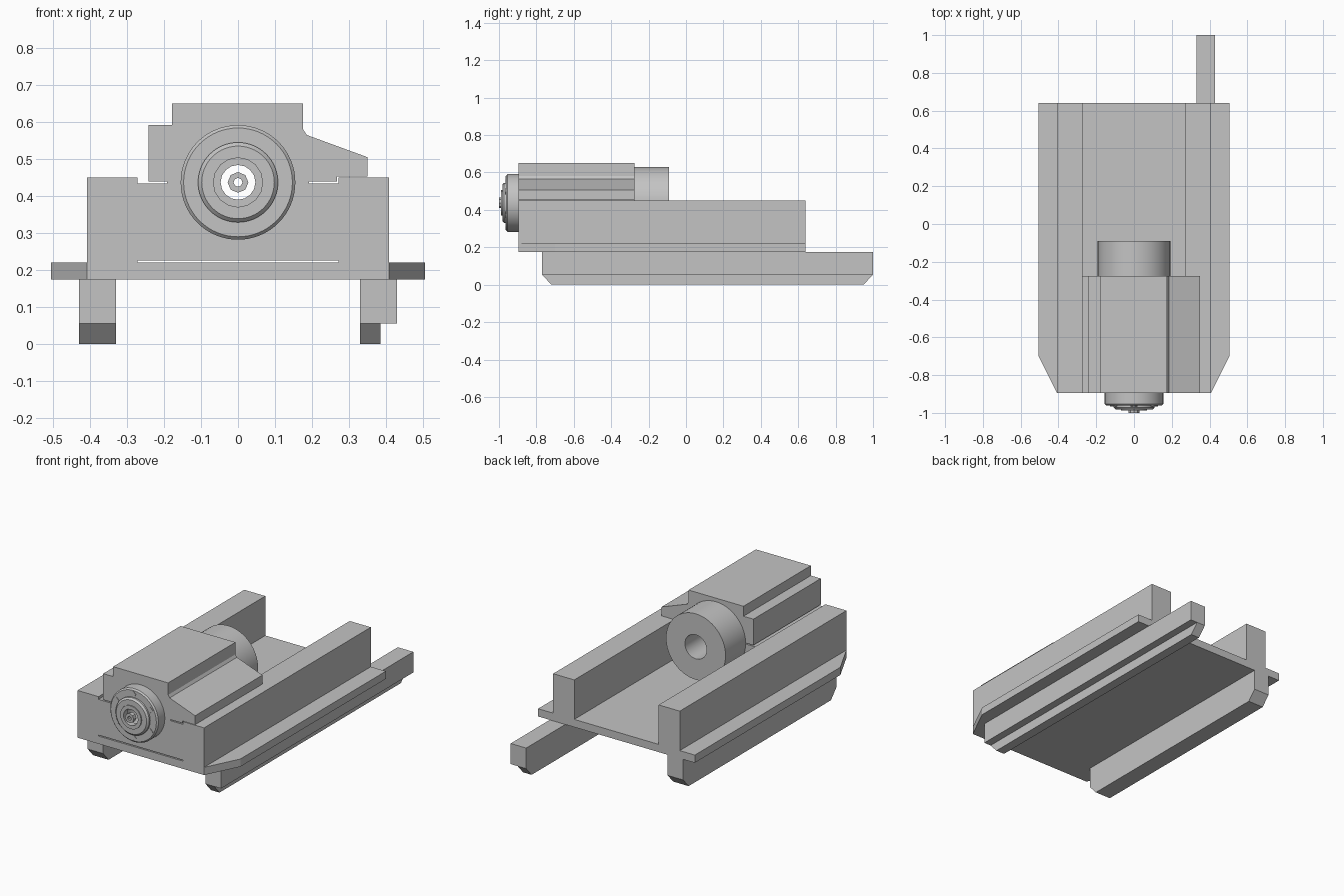
import bpy, bmesh, math
from mathutils import Vector, Matrix

cube = bpy.data.objects.get("Cube")
if cube:
    bpy.data.objects.remove(cube, do_unlink=True)

grey = bpy.data.materials.new("machine_grey")
grey.use_nodes = True
grey.diffuse_color = (0.55, 0.55, 0.55, 1)
grey.node_tree.nodes["Principled BSDF"].inputs["Base Color"].default_value = (0.55, 0.55, 0.55, 1)

AXIS_Z = 0.437              # height of the spindle axis
FRONT, BACK = -0.895, 0.64  # ends of the bed
HEAD_BACK = -0.275          # rear of the headstock


def finish(name, bm, smooth=False):
    bmesh.ops.recalc_face_normals(bm, faces=bm.faces)
    mesh = bpy.data.meshes.new(name)
    bm.to_mesh(mesh)
    bm.free()
    mesh.materials.append(grey)
    if smooth:
        mesh.shade_smooth()
        mesh.set_sharp_from_angle(angle=math.radians(35))
    obj = bpy.data.objects.new(name, mesh)
    bpy.context.collection.objects.link(obj)
    return obj


def prism(name, points, axis, start, end):
    """Extrude a 2D outline along one axis; the outline uses the other two in order."""
    bm = bmesh.new()
    verts = []
    for p in points:
        co = list(p)
        co.insert(axis, start)
        verts.append(bm.verts.new(co))
    face = bm.faces.new(verts)
    out = bmesh.ops.extrude_face_region(bm, geom=[face])
    move = Vector((0, 0, 0))
    move[axis] = end - start
    bmesh.ops.translate(bm, vec=move, verts=[g for g in out["geom"] if isinstance(g, bmesh.types.BMVert)])
    return finish(name, bm)


def lathe(name, profile, steps=64):
    """Spin a closed (radius, y) outline around the spindle axis."""
    bm = bmesh.new()
    verts = [bm.verts.new((r, y, AXIS_Z)) for r, y in profile]
    edges = [bm.edges.new((v, verts[i - 1])) for i, v in enumerate(verts)]
    bmesh.ops.spin(bm, geom=verts + edges, cent=(0, 0, AXIS_Z), axis=(0, 1, 0),
                   angle=math.tau, steps=steps, use_duplicate=False)
    bmesh.ops.remove_doubles(bm, verts=bm.verts, dist=1e-4)
    return finish(name, bm, smooth=True)


def tube(name, inner, outer, y0, y1, steps=64, bevel=0.0):
    return lathe(name, [(inner, y0), (outer - bevel, y0), (outer, y0 + bevel),
                        (outer, y1), (inner, y1)] if bevel else
                 [(inner, y0), (outer, y0), (outer, y1), (inner, y1)], steps)


# Channel bed with two tall rails
half = [(0.408, 0.175), (0.408, 0.45), (0.272, 0.45), (0.272, 0.22)]
prism("bed", half + [(-x, z) for x, z in reversed(half)], 1, FRONT, BACK)

# Side flanges with tapered front corners
for side, label in ((1, "left"), (-1, "right")):
    plan = [(0.408, FRONT), (0.505, -0.70), (0.505, BACK), (0.408, BACK)]
    prism(label + "_flange", [(side * x, y) for x, y in plan], 2, 0.175, 0.22)


# Runners below the bed, chamfered at their lower ends
def runner_outline(end):
    return [(-0.77, 0.175), (-0.77, 0.055), (-0.72, 0), (end - 0.05, 0), (end, 0.055), (end, 0.175)]


prism("right_runner", runner_outline(BACK), 0, -0.43, -0.33)
prism("left_runner", runner_outline(1.0), 0, 0.33, 0.385)
prism("left_runner_ledge", [(-0.77, 0.055), (1.0, 0.055), (1.0, 0.175), (-0.77, 0.175)], 0, 0.385, 0.43)

# Headstock halves, bored out for the spindle housing
lower = prism("headstock_lower", [(-0.272, 0.226), (0.272, 0.226), (0.272, 0.434), (-0.272, 0.434)],
              1, FRONT, HEAD_BACK)
upper = prism("headstock_upper", [
    (-0.242, 0.44), (-0.242, 0.592), (-0.178, 0.592), (-0.178, 0.65), (0.176, 0.65), (0.176, 0.58),
    (0.186, 0.565), (0.35, 0.505), (0.35, 0.453), (0.268, 0.453), (0.268, 0.44)], 1, FRONT, HEAD_BACK)

bm = bmesh.new()
bmesh.ops.create_cone(bm, cap_ends=True, segments=64, radius1=0.19, radius2=0.19, depth=2,
                      matrix=Matrix.Translation((0, -0.5, AXIS_Z)) @ Matrix.Rotation(math.pi / 2, 4, 'X'))
cutter = finish("bore_cutter", bm)
cutter.hide_render = True
cutter.hide_viewport = True
for obj in (lower, upper):
    mod = obj.modifiers.new("bore", 'BOOLEAN')
    mod.object = cutter
    mod.operation = 'DIFFERENCE'
    mod.solver = 'EXACT'

# Spindle housing and stepped nose
tube("spindle_housing", 0.07, 0.192, FRONT, -0.09)
tube("nose_flange", 0.07, 0.155, -0.962, FRONT, bevel=0.008)
tube("nose_step", 0.06, 0.108, -0.982, -0.962, bevel=0.01)
tube("nose_ring", 0.047, 0.068, -0.988, -0.95, steps=16)
tube("centre_pin", 0.012, 0.028, -1.0, -0.975, steps=8)

# Six bolt heads around the flange
bm = bmesh.new()
for i in range(6):
    a = math.radians(90 + 60 * i)
    place = Matrix.Translation((0.126 * math.cos(a), -0.962, AXIS_Z + 0.126 * math.sin(a)))
    bmesh.ops.create_cone(bm, cap_ends=True, segments=4, radius1=0.018, radius2=0.018, depth=0.006,
                          matrix=place @ Matrix.Rotation(math.pi / 2, 4, 'X'))
finish("flange_bolts", bm)
